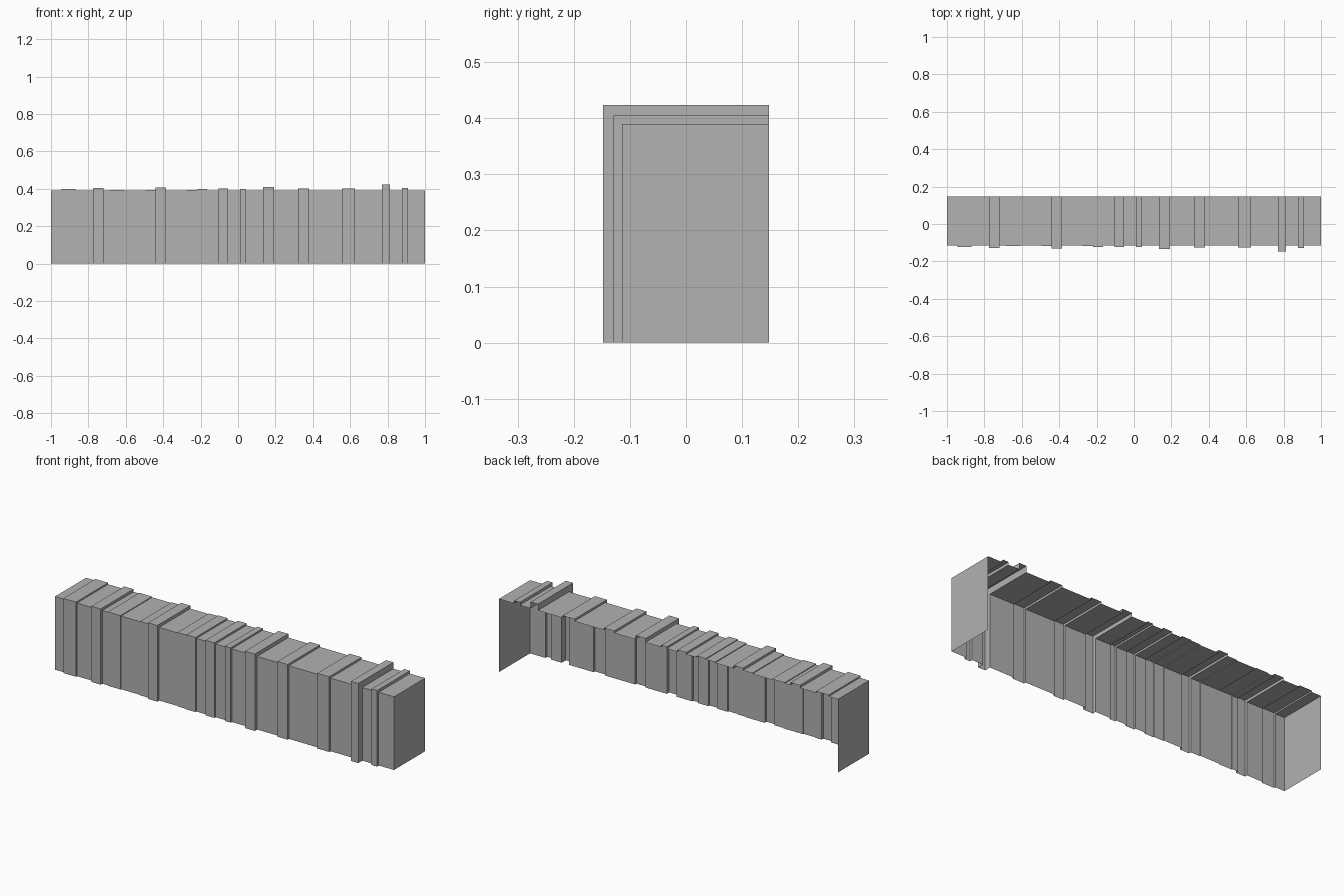
import bpy
import bmesh

default_cube = bpy.data.objects.get("Cube")
if default_cube:
    bpy.data.objects.remove(default_cube, do_unlink=True)

HALF_LENGTH = 1.0
BACK = 0.148
FRONT = -0.114
HEIGHT = 0.39

# Raised bands: left edge, right edge, how far they stand out
BANDS = [
    (-0.945, -0.87, 0.008),
    (-0.775, -0.72, 0.014),
    (-0.685, -0.61, 0.004),
    (-0.495, -0.44, 0.004),
    (-0.44, -0.385, 0.016),
    (-0.275, -0.22, 0.004),
    (-0.22, -0.165, 0.008),
    (-0.105, -0.053, 0.01),
    (0.01, 0.043, 0.009),
    (0.135, 0.193, 0.02),
    (0.32, 0.38, 0.011),
    (0.555, 0.625, 0.011),
    (0.77, 0.813, 0.034),
    (0.877, 0.91, 0.015),
]


def plain_material(name, value):
    """One flat grey material."""
    material = bpy.data.materials.new(name)
    material.use_nodes = True
    color = (value, value, value, 1)
    material.diffuse_color = color
    material.node_tree.nodes["Principled BSDF"].inputs["Base Color"].default_value = color
    return material


def stepped_outline(bands):
    """List (position, offset) along the wall, with a jump at each band edge."""
    outline = [(-HALF_LENGTH, 0)]
    for start, end, offset in bands:
        if outline[-1][0] == start:
            outline.pop()
        else:
            outline.append((start, 0))
        outline += [(start, offset), (end, offset), (end, 0)]
    outline.append((HALF_LENGTH, 0))
    return outline


def build_shell(name, bands, material):
    bm = bmesh.new()

    # Cross-section at each station: front foot, front top edge, back top edge
    sections = []
    for x, offset in stepped_outline(bands):
        front, top = FRONT - offset, HEIGHT + offset
        points = [(x, front, 0), (x, front, top), (x, BACK, top)]
        sections.append([bm.verts.new(p) for p in points])

    # Front and top skins, including the small step walls
    for a, b in zip(sections, sections[1:]):
        for k in range(2):
            bm.faces.new((a[k], b[k], b[k + 1], a[k + 1]))

    # Flat end walls; the back and underside stay open
    right_foot = bm.verts.new((-HALF_LENGTH, BACK, 0))
    left_foot = bm.verts.new((HALF_LENGTH, BACK, 0))
    bm.faces.new(sections[0] + [right_foot])
    bm.faces.new([left_foot] + sections[-1][::-1])

    mesh = bpy.data.meshes.new(name)
    bm.to_mesh(mesh)
    bm.free()
    mesh.materials.append(material)
    shell = bpy.data.objects.new(name, mesh)
    bpy.context.collection.objects.link(shell)
    return shell


build_shell("banded_wall_shell", BANDS, plain_material("plain grey", 0.445))
